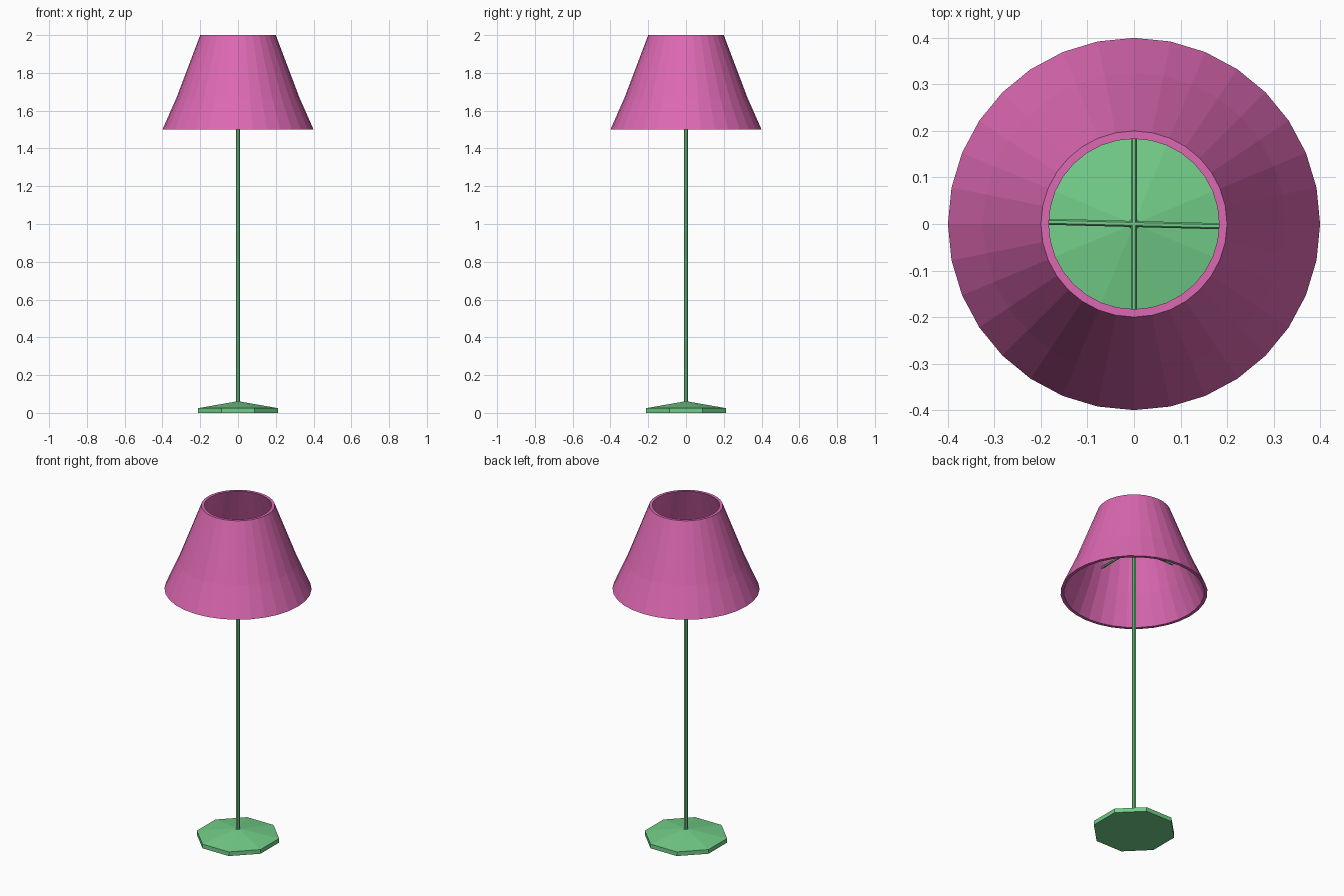
import bpy, bmesh, math
from mathutils import Matrix

if "Cube" in bpy.data.objects:
    bpy.data.objects.remove(bpy.data.objects["Cube"])


def material(name, color):
    m = bpy.data.materials.new(name)
    m.diffuse_color = color
    m.use_nodes = True
    m.node_tree.nodes["Principled BSDF"].inputs["Base Color"].default_value = m.diffuse_color
    return m


green = material("green", (0.17, 0.62, 0.25, 1))
pink = material("pink", (0.72, 0.14, 0.45, 1))


def lathe(name, profile, sides, mat, turn=0.0, closed=False, place=None):
    """Spin an (r, z) profile round z; a radius of 0 closes to a single point."""
    bm = bmesh.new()
    rings = []
    for r, z in profile:
        n = 1 if r == 0 else sides
        rings.append([bm.verts.new((r * math.cos(turn + math.tau * i / sides),
                                    r * math.sin(turn + math.tau * i / sides), z))
                      for i in range(n)])
    pairs = list(zip(rings, rings[1:]))
    if closed:
        pairs.append((rings[-1], rings[0]))
    for a, b in pairs:
        for i in range(sides):
            j = (i + 1) % sides
            quad = [a[i % len(a)], a[j % len(a)], b[j % len(b)], b[i % len(b)]]
            bm.faces.new(list(dict.fromkeys(quad)))
    if not closed:
        for ring in (rings[0], rings[-1]):
            if len(ring) > 1:
                bm.faces.new(ring)
    bmesh.ops.recalc_face_normals(bm, faces=bm.faces[:])
    if place:
        bm.transform(place)
    mesh = bpy.data.meshes.new(name)
    bm.to_mesh(mesh)
    bm.free()
    mesh.materials.append(mat)
    ob = bpy.data.objects.new(name, mesh)
    bpy.context.collection.objects.link(ob)
    return ob


# Octagonal foot with a shallow pyramid top
lathe("base", [(0.229, 0), (0.229, 0.025), (0, 0.062)], 8, green, math.pi / 8)

# Upright, narrowing where it meets the spokes
lathe("pole", [(0.0125, 0.03), (0.0125, 1.75), (0.006, 1.775)], 8, green, math.pi / 8)

# Two crossed rods that carry the shade
HEIGHT, REACH = 1.775, 0.272
for name, angle in (("spoke_across", -1.5), ("spoke_along", 90)):
    place = (Matrix.Translation((0, 0, HEIGHT))
             @ Matrix.Rotation(math.radians(angle), 4, 'Z')
             @ Matrix.Rotation(math.pi / 2, 4, 'Y'))
    lathe(name, [(0.0065, -REACH), (0.0065, REACH)], 6, green, math.pi / 6, place=place)

# Hollow flared shade, open at both ends
lathe("shade", [(0.4, 1.5), (0.325, 1.67), (0.2, 2.0),
                (0.183, 2.0), (0.308, 1.67), (0.382, 1.5)], 32, pink, closed=True)
